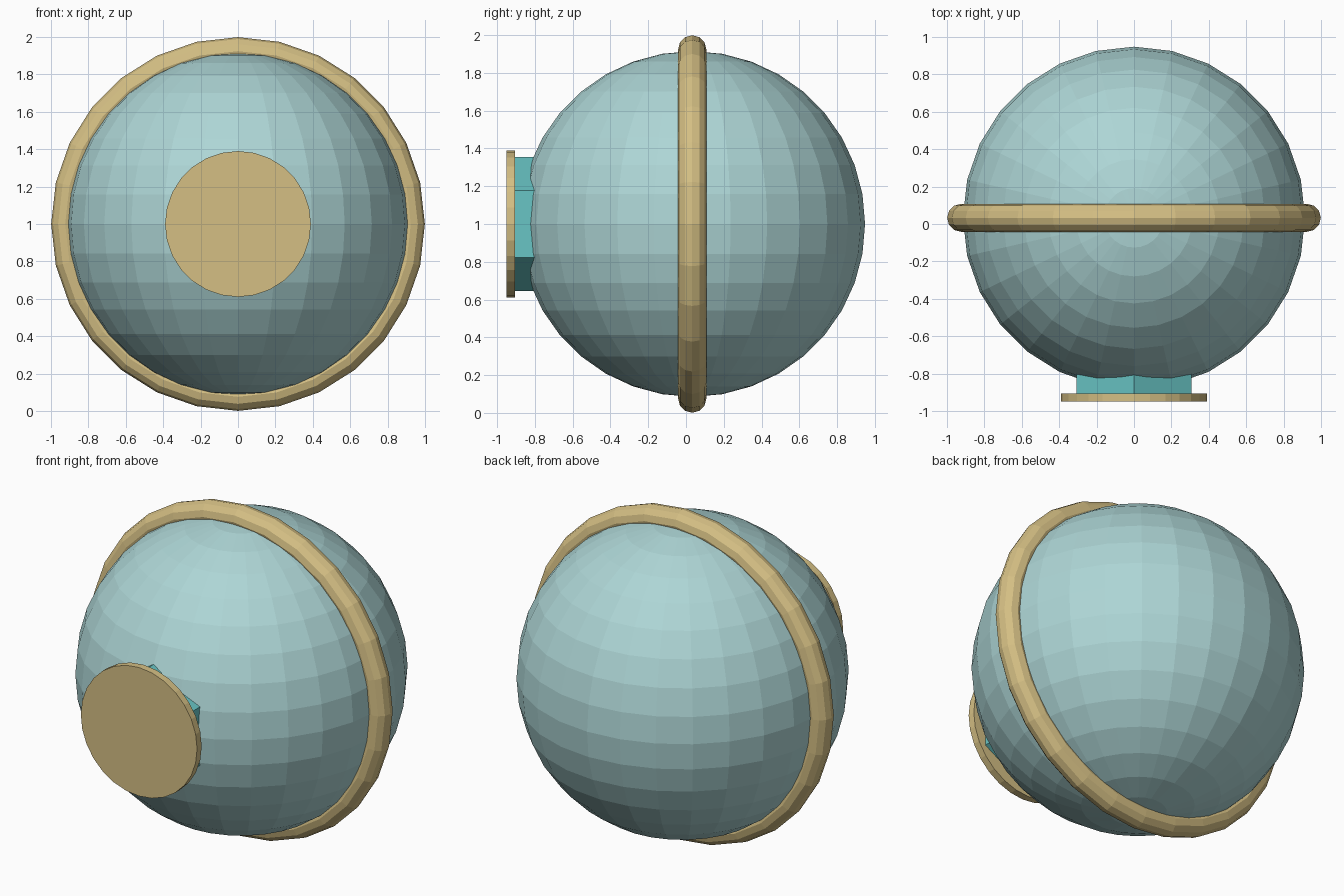
import bpy, math

if "Cube" in bpy.data.objects:
    bpy.data.objects.remove(bpy.data.objects["Cube"])

CY, CZ = 0.033, 1.0  # centre of the ball


def material(name, rgb):
    m = bpy.data.materials.new(name)
    m.diffuse_color = (*rgb, 1)
    m.use_nodes = True
    m.node_tree.nodes["Principled BSDF"].inputs["Base Color"].default_value = m.diffuse_color
    return m


glass = material("pale aqua", (0.42, 0.67, 0.67))
teal = material("teal", (0.14, 0.56, 0.56))
brass = material("sandy brass", (0.66, 0.52, 0.23))


def finish(name, mat):
    ob = bpy.context.object
    ob.name = name
    ob.data.materials.append(mat)
    bpy.ops.object.transform_apply(location=False, rotation=True, scale=True)
    bpy.ops.object.shade_flat()
    return ob


def rod(name, mat, sides, radius, y0, y1):
    # prism along y with one corner pointing straight up
    bpy.ops.mesh.primitive_cylinder_add(
        vertices=sides, radius=radius, depth=y1 - y0,
        location=(0, (y0 + y1) / 2, CZ), rotation=(math.pi / 2, 0, 0))
    return finish(name, mat)


# Ball
bpy.ops.mesh.primitive_uv_sphere_add(segments=28, ring_count=18, radius=0.915,
                                     location=(0, CY, CZ))
finish("ball", glass)

# Upright band around the ball
bpy.ops.mesh.primitive_torus_add(major_segments=28, minor_segments=12,
                                 major_radius=0.924, minor_radius=0.075,
                                 location=(0, CY, CZ), rotation=(math.pi / 2, 0, 0))
finish("band", brass)

# Six-sided neck and round cap on the front
rod("neck", teal, 6, 0.355, -0.906, -0.70)
rod("cap", brass, 28, 0.39, -0.949, -0.905)
